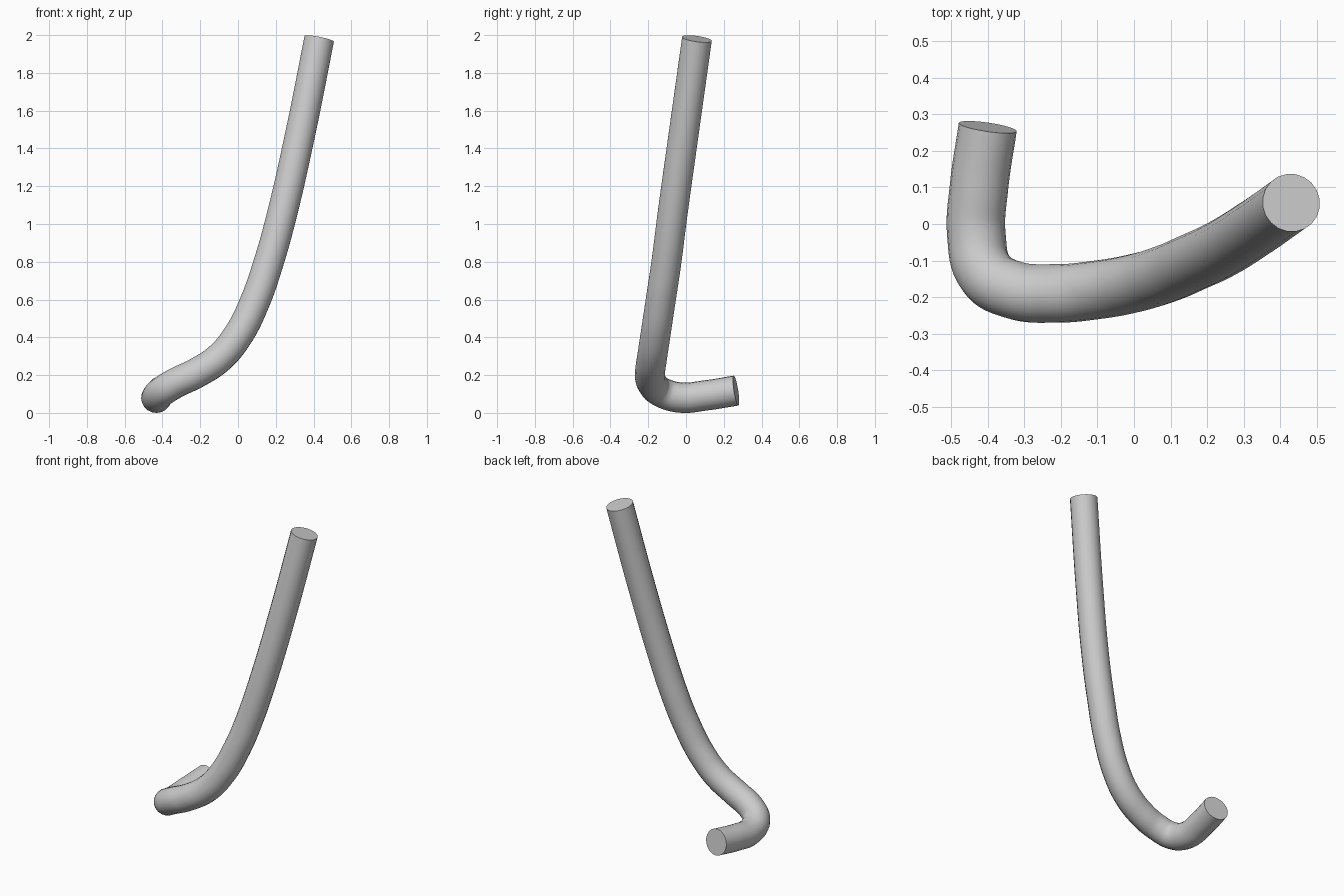
import bpy

if "Cube" in bpy.data.objects:
    bpy.data.objects.remove(bpy.data.objects["Cube"])

# Centre line of the bent rod, from the short foot to the long upright
path = [(-0.40, 0.265, 0.118), (-0.424, 0.10, 0.092), (-0.431, -0.03, 0.081),
        (-0.405, -0.135, 0.112), (-0.33, -0.18, 0.158), (-0.22, -0.19, 0.211),
        (-0.10, -0.18, 0.29), (0.0, -0.162, 0.41), (0.09, -0.135, 0.59),
        (0.16, -0.105, 0.79), (0.23, -0.073, 1.04), (0.33, -0.012, 1.48),
        (0.43, 0.058, 1.98)]

curve = bpy.data.curves.new("bent_rod", 'CURVE')
curve.dimensions = '3D'
curve.resolution_u = 8
curve.bevel_depth = 0.08
curve.bevel_resolution = 8
curve.use_fill_caps = True
spline = curve.splines.new('BEZIER')
spline.bezier_points.add(len(path) - 1)
for bp, co in zip(spline.bezier_points, path):
    bp.co = co
    bp.handle_left_type = bp.handle_right_type = 'AUTO'

# Round tube with flat closed ends
rod = bpy.data.objects.new("bent_rod", curve)
bpy.context.collection.objects.link(rod)
bpy.context.view_layer.objects.active = rod
rod.select_set(True)
bpy.ops.object.convert(target='MESH')
bpy.ops.object.mode_set(mode='EDIT')
bpy.ops.mesh.select_all(action='SELECT')
bpy.ops.mesh.remove_doubles(threshold=0.0005)
bpy.ops.mesh.normals_make_consistent(inside=False)
bpy.ops.object.mode_set(mode='OBJECT')
bpy.ops.object.shade_smooth_by_angle()
